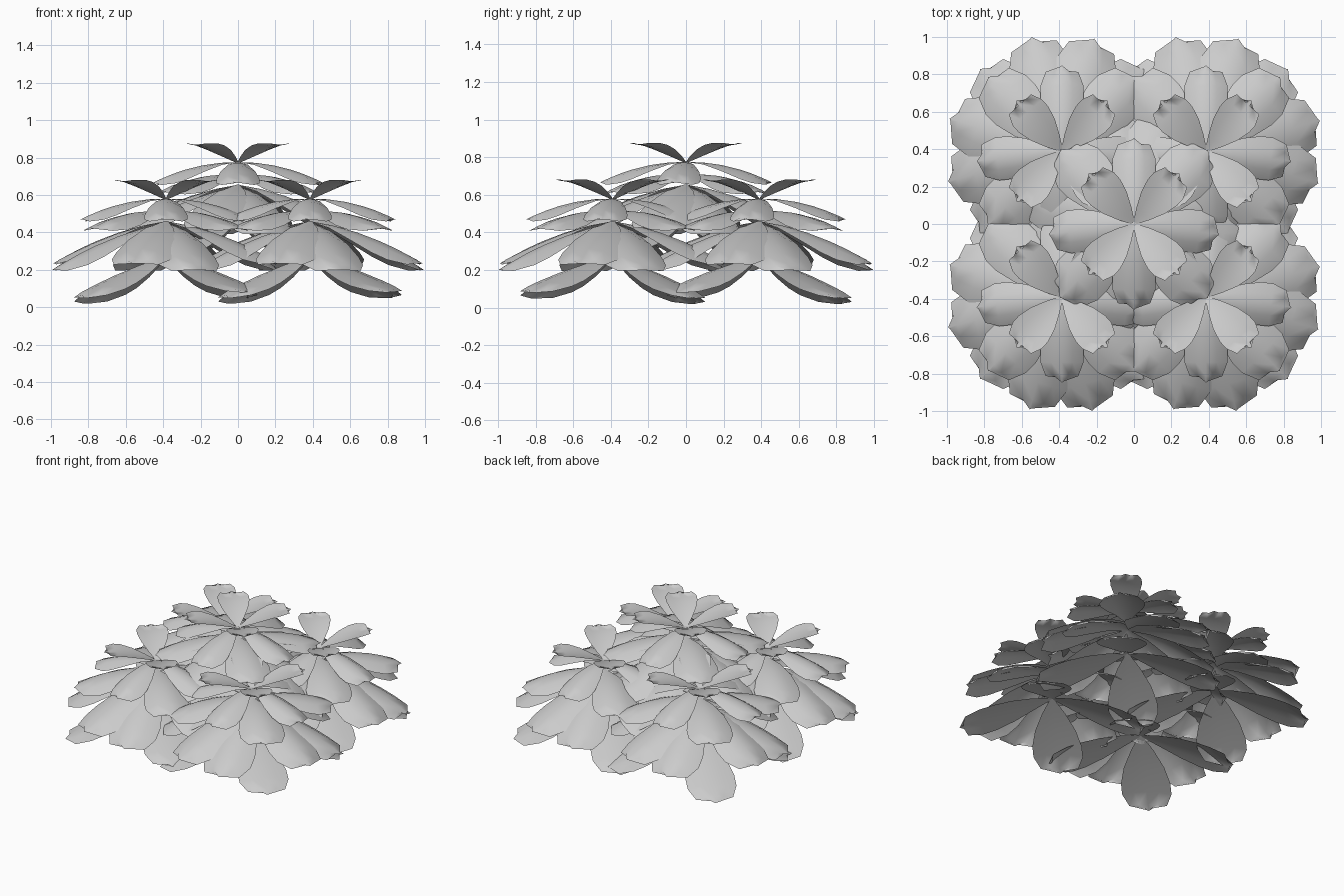
import bpy, bmesh
from math import sin, cos, radians

if "Cube" in bpy.data.objects:
    bpy.data.objects.remove(bpy.data.objects["Cube"])

RINGS = [(0.0, .06), (.2, .46), (.42, .82), (.62, 1.0), (.76, 1.0), (.92, .76), (1.0, .12)]
ACROSS = (-1, -.5, 0, .5, 1)


def add_leaf(bm, origin, angle, reach, half_width, z0, z1, arch, cup, lean=0.0):
    """One drooping leaf: bowed along its length and arched across its width."""
    a = radians(angle)
    rows = []
    for t, w in RINGS:
        row = []
        for s in ACROSS:
            # shoulders sit a little behind the tip
            along = reach * t - (0.03 * s * s * t if t == 1.0 else 0)
            side = half_width * w * s
            x = along * cos(a) - side * sin(a)
            y = along * sin(a) + side * cos(a)
            z = z0 + (z1 - z0) * t + arch * 4 * t * (1 - t) - cup * (w * s) ** 2
            z += lean * (x - y) * .707
            row.append(bm.verts.new((origin[0] + x, origin[1] + y, origin[2] + z)))
        rows.append(row)
    for r0, r1 in zip(rows, rows[1:]):
        for i in range(len(ACROSS) - 1):
            bm.faces.new((r0[i], r1[i], r1[i + 1], r0[i + 1])).smooth = True


# tier name, angles, reach, half width, base z, tip z, arch, cup, lean
DIAG = (45, 135, 225, 315)
TIERS = [
    ("crown_leaves", (48, 132, 228, 312), .365, .105, .575, .675, .02, -.015, 0),
    ("upper_leaves", (-7, 90, 187, 270), .46, .115, .58, .47, .03, .05, 0),
    ("middle_leaves", DIAG, .56, .15, .51, .42, .035, .05, 0),
    ("lower_leaves_a", (-16, 74, 164, 254), .625, .165, .46, .235, .035, .06, 0),
    ("lower_leaves_b", (15, 105, 195, 285), .63, .165, .45, .20, .035, .06, 0),
    ("bottom_leaves", DIAG, .62, .165, .27, .05, .01, .02, .05),
]

# four plants at the corners and a raised one in the centre
PLANTS = {
    "front_left": (-.385, -.39, 0), "front_right": (.385, -.39, 0),
    "back_left": (-.385, .39, 0), "back_right": (.385, .39, 0),
    "centre": (0, 0, .195),
}

for plant, origin in PLANTS.items():
    for tier, angles, *shape in TIERS:
        bm = bmesh.new()
        for angle in angles:
            add_leaf(bm, origin, angle, *shape)
        mesh = bpy.data.meshes.new(plant + "_" + tier)
        bm.to_mesh(mesh)
        bm.free()
        obj = bpy.data.objects.new(plant + "_" + tier, mesh)
        bpy.context.collection.objects.link(obj)
